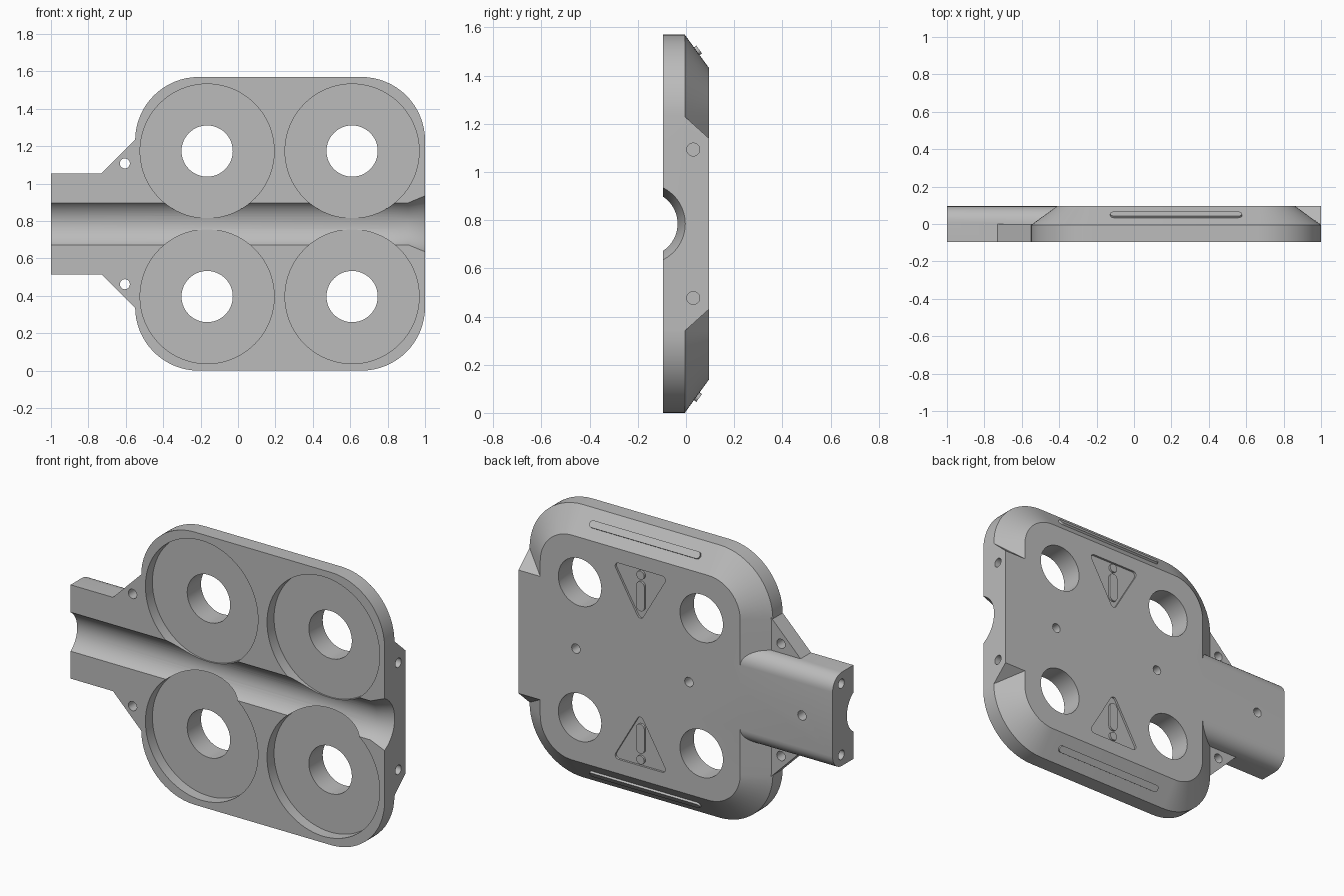
import bpy, bmesh, math
from mathutils import Vector

cube = bpy.data.objects.get("Cube")
if cube:
    bpy.data.objects.remove(cube, do_unlink=True)

FRONT, BACK, MID = -0.095, 0.095, -0.005
CZ = 0.785            # height of the long centre line
XC = 0.225            # middle of the main plate

grey = bpy.data.materials.new("plain_grey")
grey.use_nodes = True
grey.diffuse_color = (0.5, 0.5, 0.5, 1)
grey.node_tree.nodes["Principled BSDF"].inputs["Base Color"].default_value = (0.5, 0.5, 0.5, 1)


def loft(name, rings):
    """Closed solid through rings of equal point count."""
    bm = bmesh.new()
    loops = [[bm.verts.new(p) for p in ring] for ring in rings]
    n = len(loops[0])
    for a, b in zip(loops, loops[1:]):
        for i in range(n):
            j = (i + 1) % n
            bm.faces.new((a[i], a[j], b[j], b[i]))
    bm.faces.new(loops[0])
    bm.faces.new(loops[-1])
    bmesh.ops.recalc_face_normals(bm, faces=bm.faces)
    mesh = bpy.data.meshes.new(name)
    bm.to_mesh(mesh)
    bm.free()
    mesh.materials.append(grey)
    obj = bpy.data.objects.new(name, mesh)
    bpy.context.collection.objects.link(obj)
    return obj


def along_y(name, pts, lo, hi):
    return loft(name, [[(x, y, z) for x, z in pts] for y in (lo, hi)])


def along_x(name, pts, lo, hi):
    return loft(name, [[(x, y, z) for y, z in pts] for x in (lo, hi)])


def circle(u, v, r, n=32):
    return [(u + r * math.cos(math.tau * i / n), v + r * math.sin(math.tau * i / n))
            for i in range(n)]


def rounded(points, r, steps=4):
    """Round every corner of a convex polygon."""
    pts = [Vector(p) for p in points]
    out = []
    for i, p in enumerate(pts):
        d1 = (pts[i - 1] - p).normalized()
        d2 = (pts[(i + 1) % len(pts)] - p).normalized()
        half = d1.angle(d2) / 2
        mid = p + (d1 + d2).normalized() * r / math.sin(half)
        a = p + d1 * r / math.tan(half) - mid
        b = p + d2 * r / math.tan(half) - mid
        sweep = math.pi - 2 * half
        for k in range(steps + 1):
            t = k / steps
            w = (a * math.sin((1 - t) * sweep) + b * math.sin(t * sweep)) / math.sin(sweep)
            out.append(tuple(mid + w))
    return out


def box(u0, u1, v0, v1):
    return [(u0, v0), (u1, v0), (u1, v1), (u0, v1)]


def combine(target, tool, op):
    mod = target.modifiers.new(op, "BOOLEAN")
    mod.operation, mod.solver, mod.object = op, "EXACT", tool
    bpy.context.view_layer.objects.active = target
    bpy.ops.object.modifier_apply(modifier=mod.name)
    bpy.data.objects.remove(tool, do_unlink=True)


# Main plate with a sloped rim on the back
def plate_ring(y, inset):
    pts = rounded(box(-0.55 + inset, 1 - inset, inset, 1.57 - inset), 0.34 - inset, 16)
    return [(x, y, z) for x, z in pts]


body = loft("pad_body", [plate_ring(FRONT, 0), plate_ring(MID, 0), plate_ring(BACK, 0.138)])

# End block with slanted shoulders
combine(body, along_x("end_block", [
    (FRONT, CZ - 0.445), (MID, CZ - 0.445), (BACK, CZ - 0.355),
    (BACK, CZ + 0.355), (MID, CZ + 0.445), (FRONT, CZ + 0.445)], 0.3, 1.0), "UNION")

# Handle with rounded back edges
r = 0.085
handle = [(FRONT, CZ - 0.27)]
for k in range(9):
    a = math.pi / 2 * k / 8
    handle.append((BACK - r + r * math.sin(a), CZ - 0.27 + r - r * math.cos(a)))
handle += [(y, 2 * CZ - z) for y, z in reversed(handle)]
combine(body, along_x("handle", handle, -1.0, -0.1), "UNION")

# Triangular gussets beside the handle
gusset = [(-0.73, CZ - 0.27), (-0.54, CZ - 0.46), (-0.3, CZ - 0.46)]
gusset += [(x, 2 * CZ - z) for x, z in reversed(gusset)]
combine(body, along_y("gussets", gusset, FRONT, 0), "UNION")


def cut(tool):
    combine(body, tool, "DIFFERENCE")


# Long channel, flared at the end block
channel = []
for x, rad in ((-1.1, 0.135), (0.91, 0.135), (1.0, 0.167), (1.1, 0.2025)):
    channel.append([(x, y, z) for y, z in circle(-0.17, CZ, rad, 64)])
cut(loft("channel_cutter", channel))

# Round pockets and through holes
for x in (-0.165, 0.61):
    for s in (-1, 1):
        z = CZ + s * 0.389
        cut(along_y("pocket_cutter", circle(x, z, 0.3585, 80), -0.3, -0.031))
        cut(along_y("hole_cutter", circle(x, z, 0.137, 48), -0.3, 0.3))

# Small screw holes
for s in (-1, 1):
    cut(along_y("gusset_hole_cutter", circle(-0.605, CZ + s * 0.323, 0.027, 20), -0.3, 0.3))
    cut(along_x("end_hole_cutter", circle(0.03, CZ + s * 0.308, 0.027, 20), 0.9, 1.1))
    cut(along_x("handle_hole_cutter", circle(0.015, CZ + s * 0.205, 0.027, 20), -1.1, -0.9))
for x in (-0.805, -0.085, 0.635):
    cut(along_y("back_hole_cutter", circle(x, CZ, 0.027, 20), 0.03, 0.3))

# Recessed triangles with raised marks, and grip ribs on the slopes
parts = [body]
slope = Vector((0.1, -0.138)).normalized()
normal = Vector((0.138, 0.1)).normalized()
for s, side in ((-1, "lower"), (1, "upper")):
    tri = [(XC - 0.175, CZ + s * 0.565), (XC + 0.175, CZ + s * 0.565), (XC, CZ + s * 0.265)]
    cut(along_y("triangle_cutter", rounded(tri, 0.02), 0.083, 0.3))
    bar_z = sorted((CZ + s * 0.325, CZ + s * 0.495))
    bar = rounded(box(XC - 0.026, XC + 0.026, *bar_z), 0.0255, 6)
    parts.append(along_y(side + "_mark_bar", bar, 0.08, BACK))
    parts.append(along_y(side + "_mark_dot", circle(XC, CZ + s * 0.532, 0.025, 20), 0.08, BACK))

    outline = rounded(box(XC - 0.352, XC + 0.352, -0.02, 0.02), 0.0195, 6)
    rings = []
    for h in (-0.01, 0.012):
        ring = []
        for x, v in outline:
            p = Vector((0.045, 1.501)) + slope * v + normal * h
            ring.append((x, p.x, CZ + s * (p.y - CZ)))
        rings.append(ring)
    parts.append(loft(side + "_grip_rib", rings))

# Smooth round walls, keep edges sharp
bpy.ops.object.select_all(action="DESELECT")
for obj in parts:
    obj.select_set(True)
bpy.context.view_layer.objects.active = body
bpy.ops.object.shade_smooth_by_angle(angle=math.radians(25))
